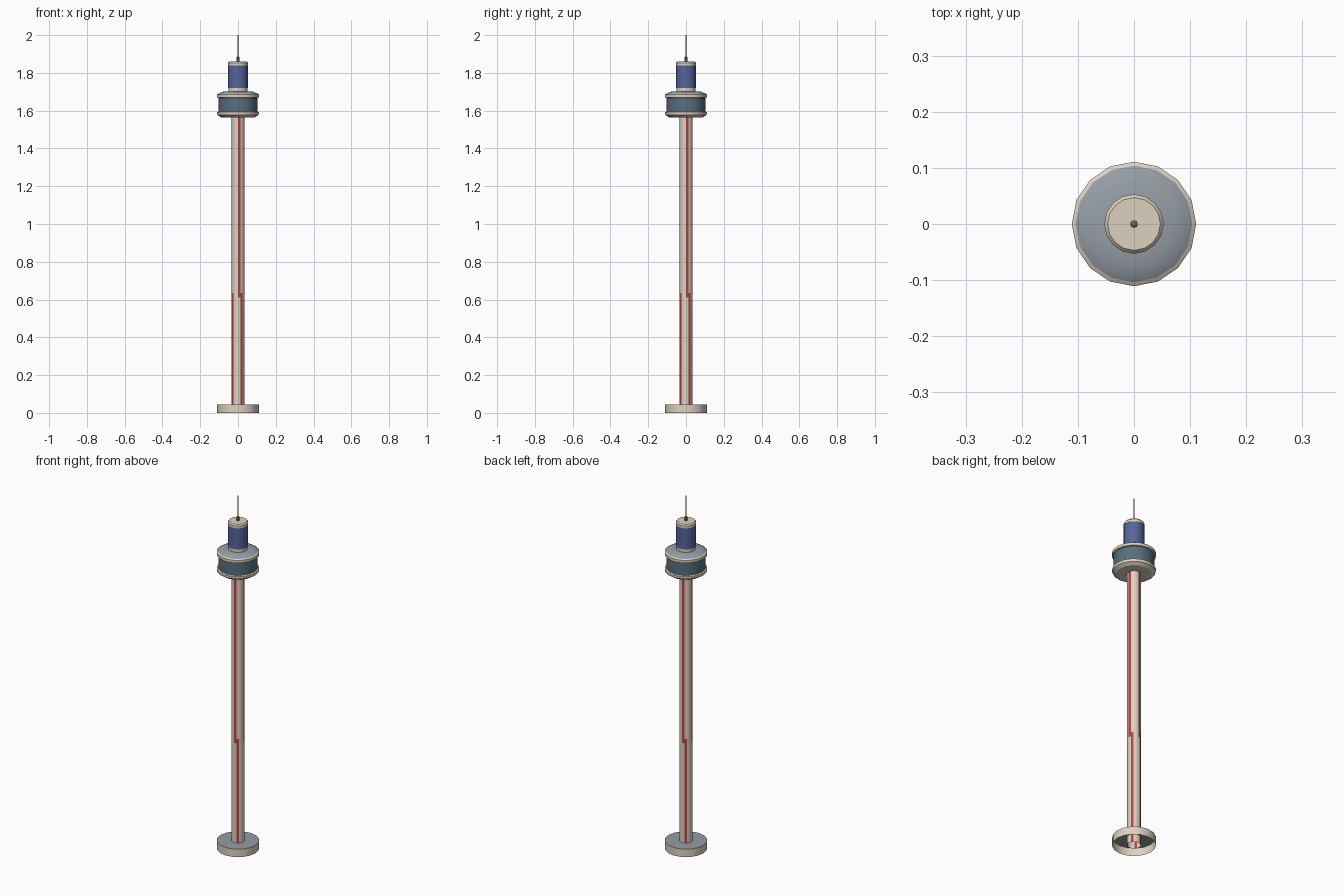
import bpy, bmesh
from math import cos, sin, pi, radians

if "Cube" in bpy.data.objects:
    bpy.data.objects.remove(bpy.data.objects["Cube"])

SIDES = 16


def material(name, rgb):
    m = bpy.data.materials.new(name)
    m.diffuse_color = (*rgb, 1)
    m.use_nodes = True
    m.node_tree.nodes["Principled BSDF"].inputs["Base Color"].default_value = m.diffuse_color
    return m


CREAM = material("cream", (0.73, 0.64, 0.53))
RED = material("red", (0.45, 0.06, 0.05))
BLUE = material("blue", (0.09, 0.13, 0.34))
GLASS = material("glass", (0.10, 0.16, 0.21))
ROOF = material("roof_grey", (0.30, 0.34, 0.38))
METAL = material("metal", (0.25, 0.21, 0.17))


def lathe(name, profile, mats, pick, sides=SIDES):
    """Revolve (radius, z) points; pick(band, side) gives the material index."""
    bm = bmesh.new()
    rings = []
    for r, z in profile:
        if r == 0:
            rings.append([bm.verts.new((0, 0, z))] * sides)
        else:
            rings.append([bm.verts.new((r * cos(2 * pi * i / sides), r * sin(2 * pi * i / sides), z))
                          for i in range(sides)])
    for b in range(len(rings) - 1):
        lo, hi = rings[b], rings[b + 1]
        for i in range(sides):
            j = (i + 1) % sides
            quad = list(dict.fromkeys((lo[i], lo[j], hi[j], hi[i])))
            bm.faces.new(quad).material_index = pick(b, i)
    me = bpy.data.meshes.new(name)
    bm.to_mesh(me)
    bm.free()
    for m in mats:
        me.materials.append(m)
    ob = bpy.data.objects.new(name, me)
    bpy.context.collection.objects.link(ob)
    bpy.ops.object.select_all(action='DESELECT')
    ob.select_set(True)
    bpy.context.view_layer.objects.active = ob
    bpy.ops.object.shade_smooth_by_angle(angle=radians(30))
    return ob


# Base drum, open underneath
lathe("base", [(0.11, 0), (0.11, 0.045), (0.033, 0.045)],
      [CREAM, ROOF], lambda b, i: b)


# Shaft with four stepped red stripes: lower run, jog, upper run
def stripe(band, i):
    return int((band <= 1 and i % 4 == 1) or (band >= 1 and i % 4 == 0))


lathe("shaft", [(0.035, 0), (0.035, 0.61), (0.035, 0.635), (0.035, 1.57)],
      [CREAM, RED], stripe)

# Observation pod: underside, lower rim, window band, upper rim, roof
pod_bands = [0, 0, 0, 0, 0, 1, 0, 0, 0, 2, 2]
lathe("observation_pod",
      [(0, 1.565), (0.09, 1.565), (0.108, 1.577), (0.11, 1.583), (0.11, 1.592),
       (0.103, 1.596), (0.103, 1.668), (0.111, 1.67), (0.111, 1.685),
       (0.104, 1.69), (0.074, 1.702), (0.04, 1.702)],
      [CREAM, GLASS, ROOF], lambda b, i: pod_bands[b])

# Upper drum: neck, blue wall, cream cap
drum_bands = [0, 0, 1, 0, 0, 0, 0]
lathe("upper_drum",
      [(0.05, 1.695), (0.05, 1.72), (0.052, 1.72), (0.052, 1.84), (0.053, 1.84),
       (0.053, 1.853), (0.047, 1.86), (0, 1.86)],
      [CREAM, BLUE], lambda b, i: drum_bands[b])

# Antenna: socket and thin mast
lathe("antenna",
      [(0.007, 1.858), (0.007, 1.883), (0.0035, 1.886), (0.0035, 2.0), (0, 2.0)],
      [METAL], lambda b, i: 0, sides=8)
